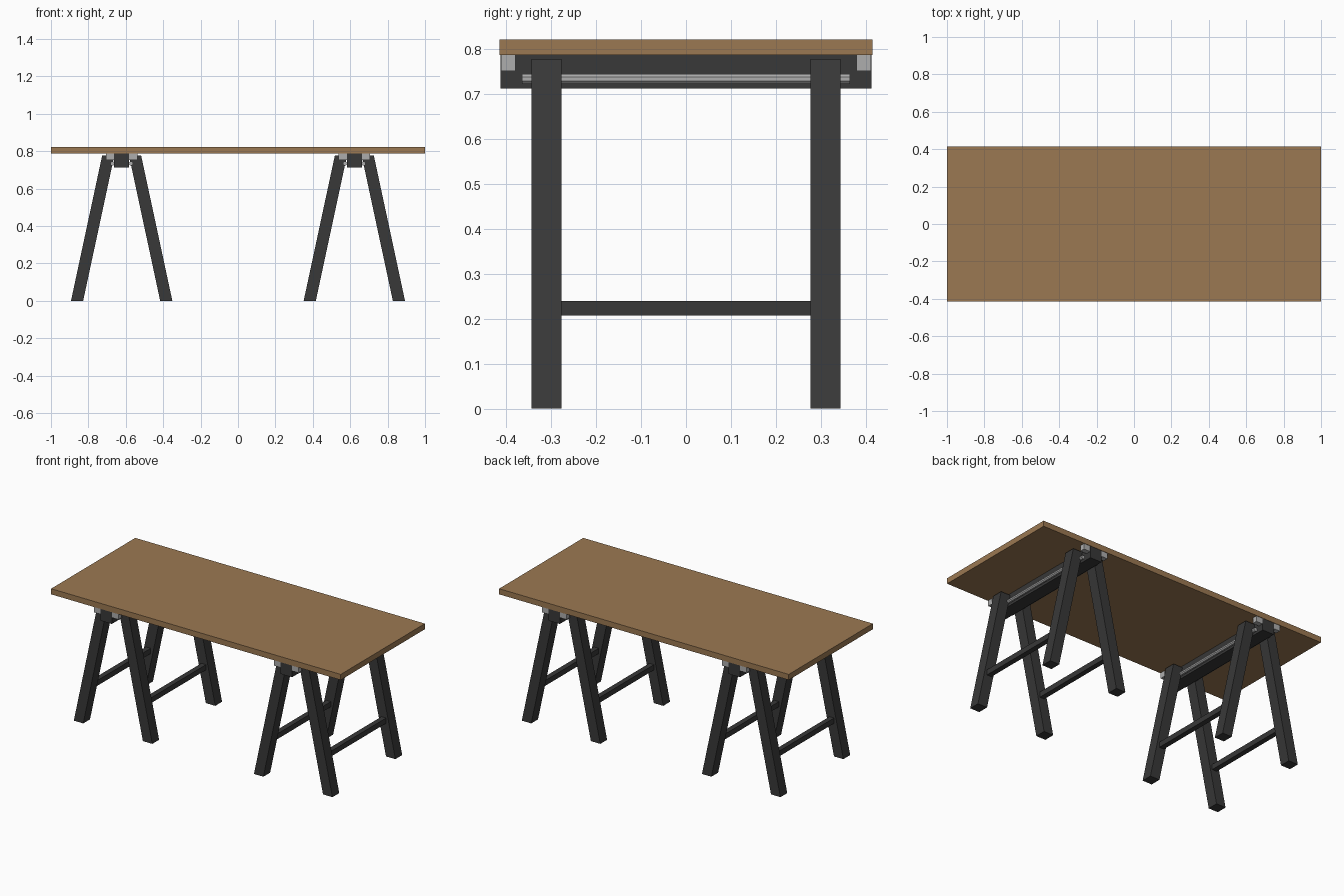
import bpy, bmesh, math
from mathutils import Matrix, Vector

if "Cube" in bpy.data.objects:
    bpy.data.objects.remove(bpy.data.objects["Cube"])


def material(name, rgb):
    m = bpy.data.materials.new(name)
    m.diffuse_color = (*rgb, 1)
    m.use_nodes = True
    m.node_tree.nodes["Principled BSDF"].inputs["Base Color"].default_value = m.diffuse_color
    return m


WOOD = material("brown wood", (0.33, 0.19, 0.085))
DARK = material("charcoal paint", (0.04, 0.04, 0.04))
METAL = material("grey metal", (0.42, 0.42, 0.42))


def make(name, bm, mat):
    bmesh.ops.recalc_face_normals(bm, faces=bm.faces[:])
    me = bpy.data.meshes.new(name)
    bm.to_mesh(me)
    bm.free()
    me.materials.append(mat)
    ob = bpy.data.objects.new(name, me)
    bpy.context.collection.objects.link(ob)
    return ob


def prism(name, profile, y0, y1, mat):
    """Extrude an x-z outline along y."""
    bm = bmesh.new()
    f = bm.faces.new([bm.verts.new((x, y0, z)) for x, z in profile])
    r = bmesh.ops.extrude_face_region(bm, geom=[f])
    verts = [v for v in r["geom"] if isinstance(v, bmesh.types.BMVert)]
    bmesh.ops.translate(bm, verts=verts, vec=(0, y1 - y0, 0))
    return make(name, bm, mat)


def box(name, x, y, z, mat):
    return prism(name, [(x[0], z[0]), (x[1], z[0]), (x[1], z[1]), (x[0], z[1])],
                 y[0], y[1], mat)


# Table top
box("table_top", (-1, 1), (-0.415, 0.415), (0.787, 0.822), WOOD)

for side, cx in (("left", -0.622), ("right", 0.622)):
    # Cross beam carrying the top
    box(side + "_beam", (cx - 0.04, cx + 0.04), (-0.413, 0.413), (0.713, 0.787), DARK)
    for s in (-1, 1):
        tag = side + ("_inner" if s * cx < 0 else "_outer")
        # Splayed legs
        leg = [(cx + s * o, z) for o, z in
               ((0.206, 0), (0.271, 0), (0.104, 0.778), (0.039, 0.778))]
        for e in (-1, 1):
            end = "_front" if e < 0 else "_back"
            prism(tag + end + "_leg", leg, e * 0.277, e * 0.344, DARK)
            # Metal blocks at the beam ends
            xs = sorted((cx + s * 0.04, cx + s * 0.084))
            box(tag + end + "_bracket", xs, sorted((e * 0.38, e * 0.412)),
                (0.752, 0.787), METAL)
        # Stretcher between the two legs
        m = cx + s * 0.191
        box(tag + "_stretcher", (m - 0.016, m + 0.016), (-0.28, 0.28), (0.207, 0.24), DARK)
        # Metal hinge rod beside the beam
        rod = [(cx + s * 0.05 + 0.0118 * math.cos(math.pi * (i + 0.5) / 4),
                0.734 + 0.0118 * math.sin(math.pi * (i + 0.5) / 4)) for i in range(8)]
        prism(tag + "_hinge_rod", rod, -0.365, 0.365, METAL)
